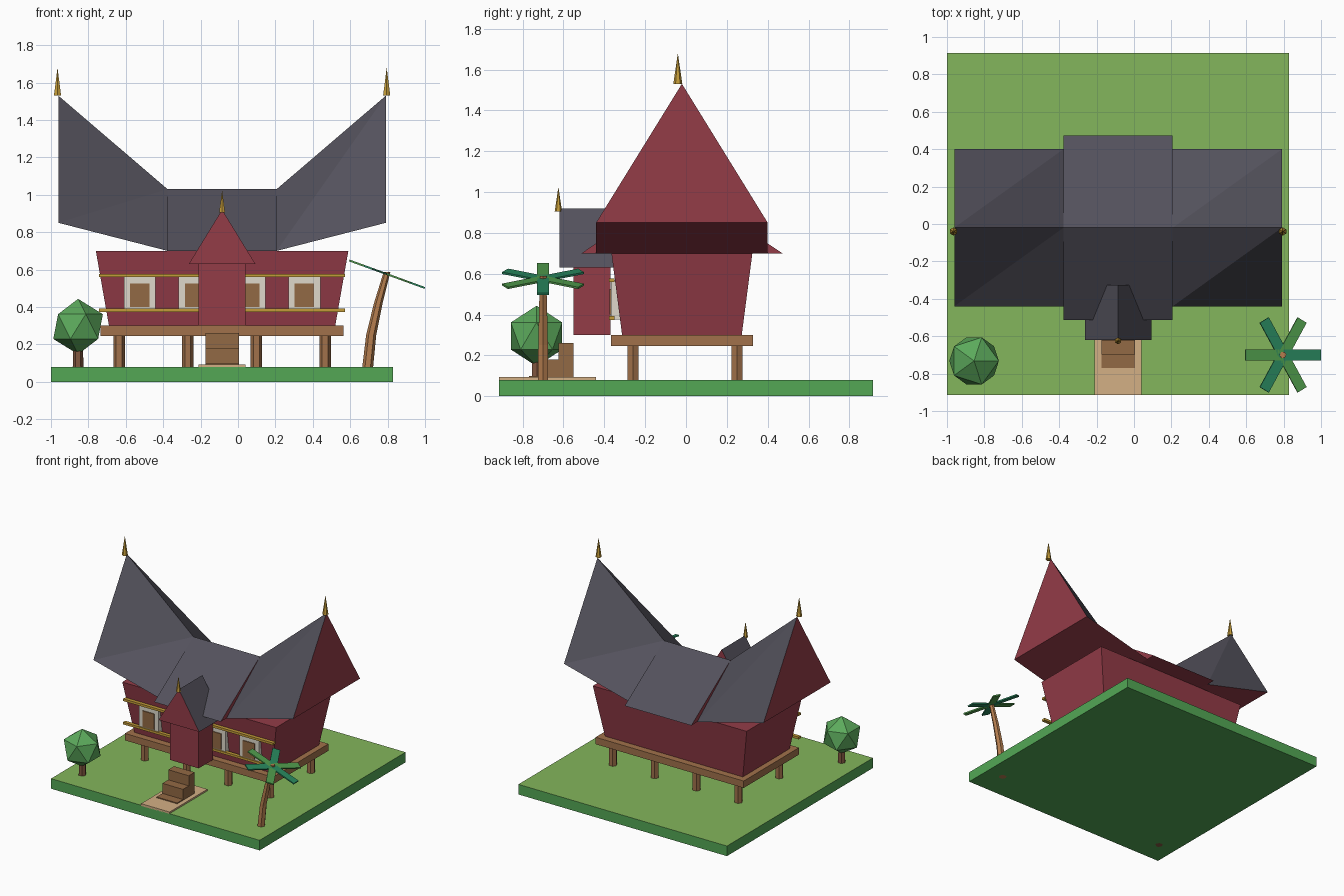
import bpy, bmesh, math
from mathutils import Matrix, Vector

if "Cube" in bpy.data.objects:
    bpy.data.objects.remove(bpy.data.objects["Cube"])

CX, CY = -0.085, -0.02   # centre of the house


def mat(name, r, g, b):
    m = bpy.data.materials.new(name)
    m.diffuse_color = [(c / 255) ** 2.2 for c in (r, g, b)] + [1]
    m.use_nodes = True
    m.node_tree.nodes["Principled BSDF"].inputs["Base Color"].default_value = m.diffuse_color
    return m


RED = mat("red_wall", 146, 62, 73)
SLATE = mat("slate", 84, 82, 92)
WOOD = mat("wood", 160, 113, 76)
STEP = mat("step_wood", 145, 105, 70)
BARK = mat("bark", 180, 125, 80)
DARK_BARK = mat("dark_bark", 130, 88, 66)
GOLD = mat("gold", 196, 155, 60)
CREAM = mat("cream", 222, 216, 202)
LAWN = mat("lawn", 130, 180, 92)
EDGE = mat("lawn_edge", 84, 166, 86)
LEAF = mat("leaf", 92, 168, 92)
FROND = mat("frond", 82, 155, 78)
TEAL = mat("teal_frond", 45, 135, 95)
SAND = mat("sand", 210, 174, 132)


def finish(name, bm, *mats):
    bmesh.ops.recalc_face_normals(bm, faces=bm.faces[:])
    me = bpy.data.meshes.new(name)
    bm.to_mesh(me)
    bm.free()
    for m in mats:
        me.materials.append(m)
    ob = bpy.data.objects.new(name, me)
    bpy.context.collection.objects.link(ob)
    return ob


def box(name, x, y, z, m):
    """Box from (min, max) ranges."""
    bm = bmesh.new()
    bmesh.ops.create_cube(bm, size=1)
    for v in bm.verts:
        v.co = [(a + b) / 2 + c * (b - a) for (a, b), c in zip((x, y, z), v.co)]
    return finish(name, bm, m)


def loft(name, rings, m):
    """Skin between point rings, capped at both ends."""
    bm = bmesh.new()
    rs = [[bm.verts.new(p) for p in r] for r in rings]
    n = len(rs[0])
    for a, b in zip(rs, rs[1:]):
        for i in range(n):
            j = (i + 1) % n
            bm.faces.new((a[i], a[j], b[j], b[i]))
    bm.faces.new(rs[0][::-1])
    bm.faces.new(rs[-1])
    return finish(name, bm, m)


def ring(x, y, z, r, n=6):
    return [(x + r * math.cos(t * math.tau / n), y + r * math.sin(t * math.tau / n), z)
            for t in range(n)]


def rect(hx, hy, z):
    return [(CX + sx * hx, CY + sy * hy, z) for sx, sy in ((-1, -1), (1, -1), (1, 1), (-1, 1))]


def finial(name, x, y, z, r, h):
    bm = bmesh.new()
    bmesh.ops.create_cone(bm, cap_ends=True, segments=6, radius1=r, radius2=0, depth=h,
                          matrix=Matrix.Translation((x, y, z + h / 2)))
    finish(name, bm, GOLD)


def gable_roof(name, a, b, origin, turn=0):
    """Gabled wedge between two sections (position, half width, eave z, ridge z)."""
    bm = bmesh.new()
    M = Matrix.Translation(origin) @ Matrix.Rotation(turn, 4, 'Z')
    f0, r0, k0, f1, r1, k1 = [bm.verts.new(M @ Vector(p)) for u, h, e, t in (a, b)
                              for p in ((u, -h, e), (u, 0, t), (u, h, e))]
    for tri in ((f0, f1, r1), (f0, r1, r0), (r0, r1, k1), (r0, k1, k0)):
        bm.faces.new(tri)
    for face in ((f0, r0, k0), (f1, k1, r1), (f0, k0, k1, f1)):
        bm.faces.new(face).material_index = 1
    finish(name, bm, SLATE, RED)


# Ground slab with a lighter lawn on top, and the path
ground = box("ground", (-1, 0.83), (-0.915, 0.915), (0, 0.08), EDGE)
ground.data.materials.append(LAWN)
for p in ground.data.polygons:
    if p.normal.z > 0.5:
        p.material_index = 1
box("path", (CX - 0.125, CX + 0.125), (-0.915, -0.44), (0.075, 0.093), SAND)

# Stilts, platform and flared walls
for i in range(4):
    for y in (-0.26, 0.25):
        x = CX + (i - 1.5) * 0.367
        loft("stilt", [ring(x, y, 0.07, 0.031), ring(x, y, 0.25, 0.031)], WOOD)
box("platform", (CX - 0.65, CX + 0.65), (-0.367, 0.327), (0.245, 0.30), WOOD)
loft("walls", [rect(0.605, 0.293, 0.30), rect(0.675, 0.345, 0.70)], RED)

# Front windows and gold rails
for off in (-0.44, -0.147, 0.147, 0.44):
    x = CX + off
    box("window_frame", (x - 0.085, x + 0.085), (-0.368, -0.32), (0.375, 0.57), CREAM)
    box("window_shutter", (x - 0.052, x + 0.052), (-0.375, -0.33), (0.40, 0.525), STEP)
for z in (0.383, 0.568):
    box("wall_rail", (CX - 0.658, CX + 0.658), (-0.378, -0.35), (z - 0.009, z + 0.009), GOLD)

# Saddle roof: middle and two rising wings, with finials
gable_roof("middle_roof", (-0.292, 0.492, 0.70, 1.03), (0.292, 0.492, 0.70, 1.03), (CX, CY, 0))
inner, outer = (0.42, 0.70, 1.03), (0.42, 0.85, 1.53)
gable_roof("left_roof_wing", (-0.876, *outer), (-0.292, *inner), (CX, CY, 0))
gable_roof("right_roof_wing", (0.292, *inner), (0.876, *outer), (CX, CY, 0))
for s in (-1, 1):
    finial("roof_finial", CX + s * 0.88, -0.04, 1.53, 0.022, 0.15)

# Entrance porch
box("porch", (CX - 0.125, CX + 0.125), (-0.55, -0.37), (0.30, 0.64), RED)
gable_roof("porch_roof", (-0.62, 0.178, 0.63, 0.92), (-0.325, 0.178, 0.63, 0.92),
           (CX, 0, 0), math.pi / 2)
finial("porch_finial", CX, -0.625, 0.905, 0.018, 0.12)

# Steps
for i in range(3):
    y = -0.77 + 0.073 * i
    box("step", (CX - 0.09, CX + 0.09), (y, y + 0.073), (0.08, 0.10 + 0.08 * i), STEP)

# Round tree
loft("tree_trunk", [ring(-0.855, -0.73, 0, 0.03), ring(-0.855, -0.73, 0.22, 0.026)], DARK_BARK)
bm = bmesh.new()
bmesh.ops.create_icosphere(bm, subdivisions=1, radius=0.148,
                           matrix=Matrix.Translation((-0.855, -0.732, 0.295)))
finish("tree_crown", bm, LEAF)

# Leaning palm with six flat fronds in one tilted plane
loft("palm_trunk", [ring(x, -0.7, z, r) for x, z, r in
                    ((0.685, 0, 0.03), (0.712, 0.25, 0.027), (0.75, 0.42, 0.023),
                     (0.797, 0.588, 0.018))], BARK)
for i in range(6):
    frond = box("palm_frond", (0, 0.215), (-0.029, 0.029), (-0.005, 0.005), FROND if i % 2 else TEAL)
    frond.data.transform(Matrix.Translation((0.797, -0.7, 0.575))
                         @ Matrix.Rotation(math.radians(20), 4, 'Y')
                         @ Matrix.Rotation(i * math.pi / 3, 4, 'Z'))
